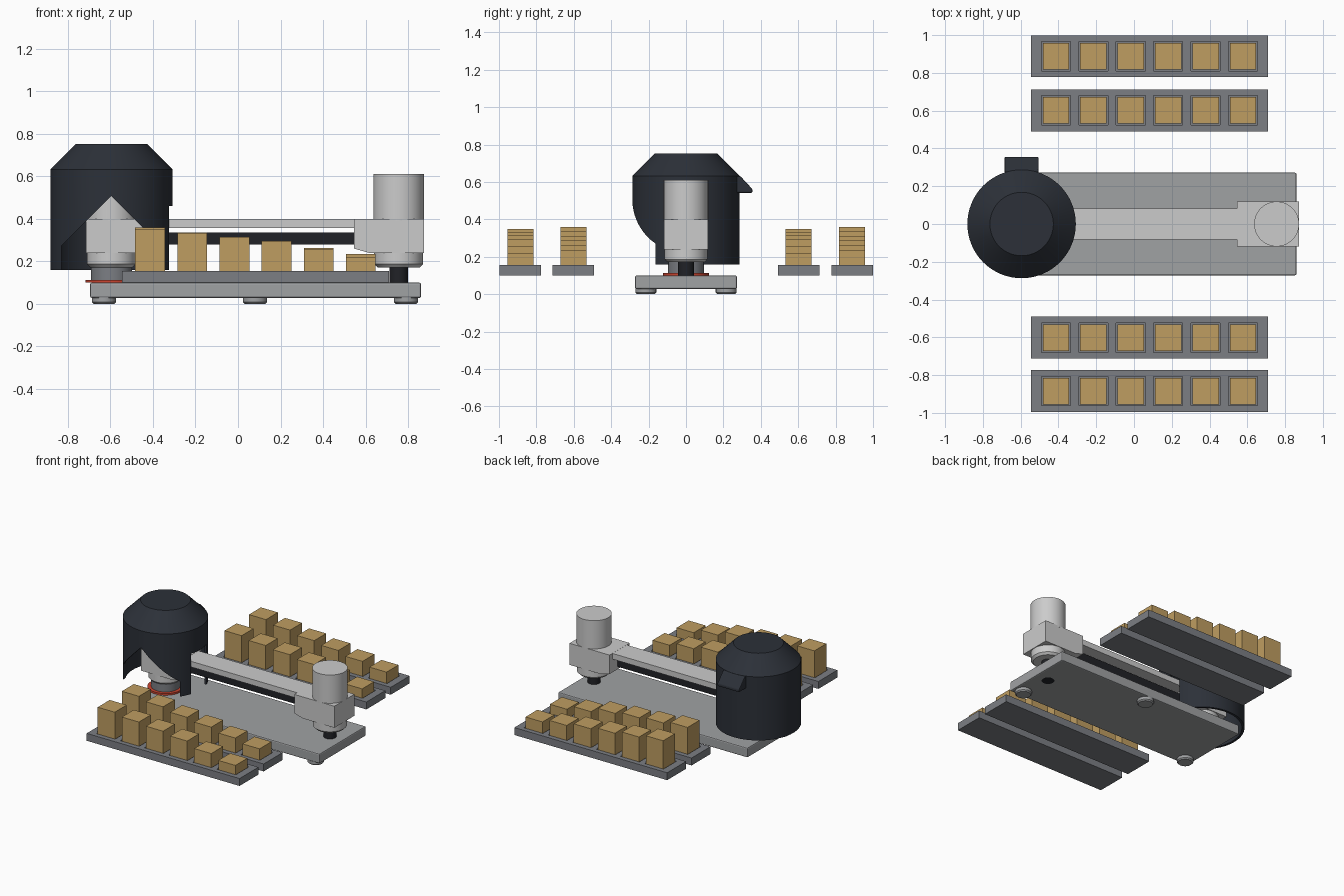
import bpy, bmesh, math
from mathutils import Matrix

if "Cube" in bpy.data.objects:
    bpy.data.objects.remove(bpy.data.objects["Cube"])


def mat(name, r, g, b):
    m = bpy.data.materials.new(name)
    m.diffuse_color = (r, g, b, 1)
    m.use_nodes = True
    m.node_tree.nodes["Principled BSDF"].inputs["Base Color"].default_value = m.diffuse_color
    return m


NAVY = mat("dark_navy", 0.025, 0.03, 0.04)
TAN = mat("tan", 0.52, 0.34, 0.12)
RED = mat("red", 0.6, 0.06, 0.03)
TRAY = mat("tray_grey", 0.2, 0.21, 0.23)
PLATE = mat("plate_grey", 0.35, 0.36, 0.37)
LIGHT = mat("light_grey", 0.62, 0.63, 0.65)
BLACK = mat("black", 0.015, 0.016, 0.02)


def finish(name, bm, material, smooth=False):
    bmesh.ops.recalc_face_normals(bm, faces=bm.faces)
    me = bpy.data.meshes.new(name)
    bm.to_mesh(me)
    bm.free()
    ob = bpy.data.objects.new(name, me)
    bpy.context.collection.objects.link(ob)
    if material:
        me.materials.append(material)
    if smooth:
        shade(ob)
    return ob


def shade(ob):
    bpy.ops.object.select_all(action='DESELECT')
    ob.select_set(True)
    bpy.context.view_layer.objects.active = ob
    bpy.ops.object.shade_smooth_by_angle(angle=math.radians(30))


def box(name, x, y, z, material=None):
    bm = bmesh.new()
    size = (x[1] - x[0], y[1] - y[0], z[1] - z[0])
    mid = (sum(x) / 2, sum(y) / 2, sum(z) / 2)
    bmesh.ops.create_cube(bm, size=1, matrix=Matrix.Translation(mid) @ Matrix.Diagonal((*size, 1)))
    return finish(name, bm, material)


def lathe(name, cx, cy, profile, material, sides=64, closed=False):
    """Revolve (radius, z) points about a vertical axis."""
    bm = bmesh.new()
    vs = [bm.verts.new((r, 0, z)) for r, z in profile]
    es = [bm.edges.new(p) for p in zip(vs, vs[1:])]
    if closed:
        es.append(bm.edges.new((vs[-1], vs[0])))
    bmesh.ops.spin(bm, geom=vs + es, axis=(0, 0, 1), cent=(0, 0, 0),
                   angle=2 * math.pi, steps=sides, use_duplicate=False)
    bmesh.ops.remove_doubles(bm, verts=bm.verts, dist=1e-5)
    bmesh.ops.translate(bm, verts=bm.verts, vec=(cx, cy, 0))
    return finish(name, bm, material, True)


def cyl(name, cx, cy, r, z0, z1, material, c=0.0):
    """Upright cylinder with its lower rim chamfered by c."""
    foot = [(r - c, z0), (r, z0 + c)] if c else [(r, z0)]
    return lathe(name, cx, cy, [(0, z0)] + foot + [(r, z1), (0, z1)], material, 48)


def prism(name, pts, axis, a, b, material=None):
    """Extrude a 2D outline (u, z) along x or y."""
    bm = bmesh.new()
    place = (lambda u, z, t: (t, u, z)) if axis == 'x' else (lambda u, z, t: (u, t, z))
    f = bm.faces.new([bm.verts.new(place(u, z, a)) for u, z in pts])
    ext = bmesh.ops.extrude_face_region(bm, geom=[f])
    vs = [g for g in ext['geom'] if isinstance(g, bmesh.types.BMVert)]
    bmesh.ops.translate(bm, verts=vs, vec=place(0, 0, b - a))
    return finish(name, bm, material)


def bevel(ob, width, segments=2):
    m = ob.modifiers.new("bevel", 'BEVEL')
    m.width, m.segments = width, segments


def apply_cuts(ob, cutters):
    for c in cutters:
        m = ob.modifiers.new("cut", 'BOOLEAN')
        m.operation, m.solver, m.object = 'DIFFERENCE', 'EXACT', c
    bpy.context.view_layer.objects.active = ob
    for m in list(ob.modifiers):
        bpy.ops.object.modifier_apply(modifier=m.name)
    for c in cutters:
        bpy.data.objects.remove(c)


LX, MX = -0.595, 0.755  # axes of the hooded head and the open head

# base plate on three feet
base = box("base_plate", (-0.695, 0.86), (-0.272, 0.272), (0.028, 0.1), PLATE)
bevel(base, 0.008)
for fx, fy in ((-0.63, -0.215), (0.79, -0.215), (0.08, 0.215)):
    cyl("foot", fx, fy, 0.056, 0.0, 0.03, PLATE, 0.008)

# trays with pockets and graduated blocks
COLS = [-0.413 + 0.198 * i for i in range(6)]
OUTER = (0.35, 0.33, 0.315, 0.295, 0.255, 0.22)
INNER = (0.36, 0.335, 0.31, 0.29, 0.262, 0.235)
for y, tops in ((-0.885, OUTER), (-0.602, INNER), (0.602, OUTER), (0.888, INNER)):
    tray = box("tray", (-0.545, 0.71), (y - 0.111, y + 0.111), (0.1, 0.155), TRAY)
    apply_cuts(tray, [box("pocket", (x - 0.077, x + 0.077), (y - 0.077, y + 0.077), (0.13, 0.2))
                      for x in COLS])
    for x, top in zip(COLS, tops):
        box("sample_block", (x - 0.07, x + 0.07), (y - 0.07, y + 0.07), (0.13, top), TAN)

# arm and the rod below it
box("arm", (-0.45, 0.6), (-0.083, 0.083), (0.357, 0.399), LIGHT)
box("drive_rod", (-0.45, 0.6), (-0.027, 0.027), (0.28, 0.335), BLACK)

# matching heads at both ends of the arm
for s, cx in ((1, MX), (-1, LX)):
    outline = [(cx - s * 0.21, 0.4), (cx + s * 0.119, 0.4), (cx + s * 0.119, 0.24),
               (cx - s * 0.14, 0.24), (cx - s * 0.21, 0.26)]
    prism("head_block", outline, 'y', -0.118, 0.118, LIGHT)
    cyl("motor_housing", cx, 0, 0.119, 0.39, 0.61, LIGHT)
    cyl("head_collar", cx, 0, 0.115, 0.172, 0.25, LIGHT, 0.015)

# shafts and the red ring
cyl("open_shaft", MX, 0, 0.043, 0.027, 0.18, BLACK)
cyl("hooded_shaft", LX, 0, 0.097, 0.1, 0.18, TRAY)
cyl("red_ring", LX, 0, 0.122, 0.1, 0.113, RED)

# hollow hood with a pointed front opening and a slot for the arm
hood = lathe("hood", LX, 0, [(0.287, 0.16), (0.287, 0.632), (0.168, 0.752), (0, 0.752), (0, 0.732),
                             (0.16, 0.732), (0.27, 0.622), (0.27, 0.16), (0.287, 0.16)], NAVY)
gable = [(LX - 0.235, 0.1), (LX + 0.235, 0.1), (LX + 0.235, 0.272), (LX, 0.507), (LX - 0.235, 0.272)]
apply_cuts(hood, [prism("front_cut", gable, 'y', -0.5, -0.02),
                  box("arm_cut", (LX + 0.1, 0.1), (-0.092, 0.092), (0.1, 0.46))])
shade(hood)

# lifting handle at the back of the hood
handle = prism("hood_handle", [(0.272, 0.632), (0.29, 0.632), (0.355, 0.562), (0.355, 0.542), (0.272, 0.542)],
               'x', LX - 0.09, LX + 0.09, NAVY)
bevel(handle, 0.006)
